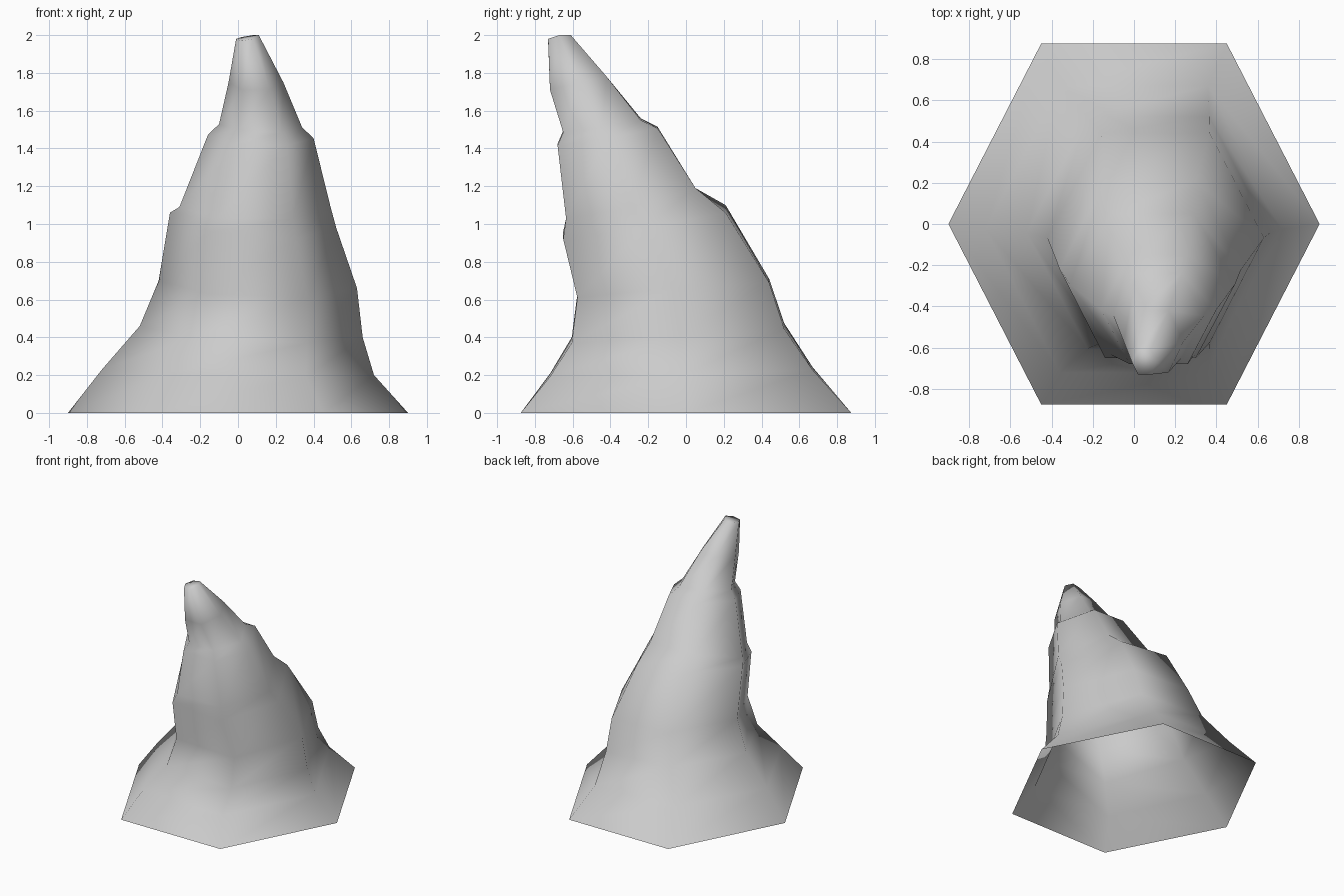
import bpy
import bmesh

if "Cube" in bpy.data.objects:
    bpy.data.objects.remove(bpy.data.objects["Cube"])

stone = bpy.data.materials.new("grey stone")
stone.diffuse_color = (0.6, 0.6, 0.6, 1)
stone.use_nodes = True
stone.node_tree.nodes["Principled BSDF"].inputs["Base Color"].default_value = stone.diffuse_color

# Each tilted six-sided ring: left x,z  right x,z  front y,z  back y,z
rings = [
    (-.90, 0, .90, 0, -.875, 0, .875, 0),
    (-.72, .23, .72, .20, -.72, .20, .67, .235),
    (-.52, .46, .66, .40, -.605, .385, .52, .46),
    (-.42, .70, .63, .66, -.575, .62, .44, .70),
    (-.36, 1.06, .52, .98, -.65, .94, .21, 1.08),
    (-.31, 1.09, .49, 1.09, -.635, 1.03, .05, 1.19),
    (-.16, 1.47, .40, 1.455, -.68, 1.42, -.15, 1.51),
    (-.10, 1.53, .34, 1.51, -.65, 1.49, -.24, 1.555),
    (-.05, 1.75, .24, 1.75, -.72, 1.71, -.42, 1.78),
    (-.01, 1.98, .11, 2.0, -.73, 1.975, -.61, 1.995),
]

bm = bmesh.new()
loops = []
for xl, zl, xr, zr, yf, zf, yb, zb in rings:
    ym = (yf + yb) / 2
    x1, x2 = xl + (xr - xl) * .25, xl + (xr - xl) * .75
    slope = (zr - zl) / 4
    pts = [(xl, ym, zl), (x1, yf, zf - slope), (x2, yf, zf + slope),
           (xr, ym, zr), (x2, yb, zb + slope), (x1, yb, zb - slope)]
    loops.append([bm.verts.new(p) for p in pts])

# Leaning spire walls, open underneath, with a closed tip
for lo, hi in zip(loops, loops[1:]):
    for i in range(6):
        j = (i + 1) % 6
        bm.faces.new((lo[i], lo[j], hi[j], hi[i]))
bm.faces.new(loops[-1])
for f in bm.faces:
    f.smooth = True

mesh = bpy.data.meshes.new("rock_spire")
bm.to_mesh(mesh)
bm.free()
mesh.materials.append(stone)
spire = bpy.data.objects.new("rock_spire", mesh)
bpy.context.collection.objects.link(spire)
